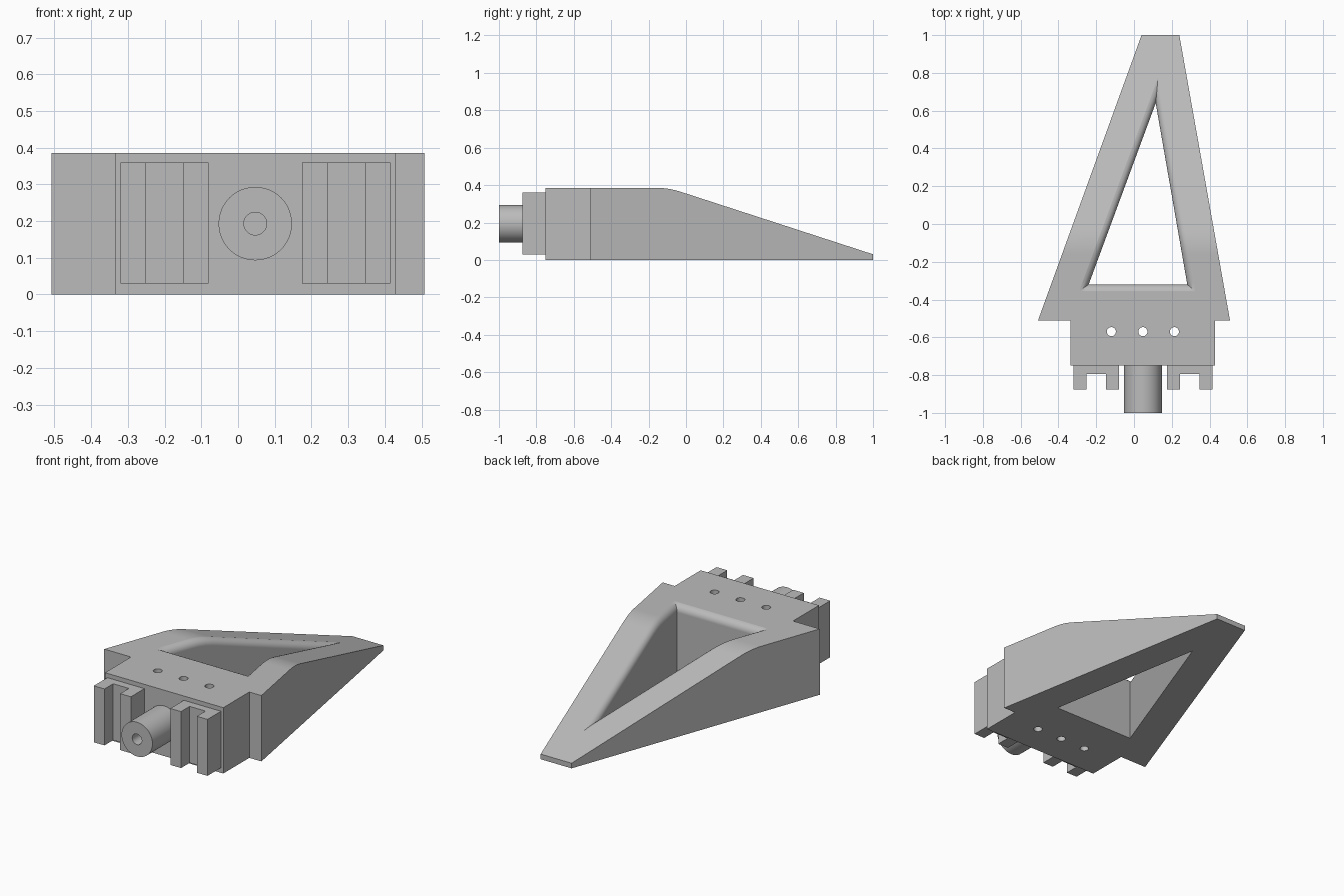
import bpy, bmesh, math
from mathutils import Vector, Matrix

if "Cube" in bpy.data.objects:
    bpy.data.objects.remove(bpy.data.objects["Cube"])

grey = bpy.data.materials.new("plain grey")
grey.use_nodes = True
grey.diffuse_color = (0.5, 0.5, 0.5, 1)
grey.node_tree.nodes["Principled BSDF"].inputs["Base Color"].default_value = (0.5, 0.5, 0.5, 1)

HEIGHT, MID_X, MID_Z = 0.385, 0.047, 0.193
BACK, SHOULDER, FRONT = 1.0, -0.51, -0.75
BREAK, ROUND, TIP = -0.092, 0.065, 0.03
SLOPE = (HEIGHT - TIP) / (BACK - BREAK)


def finish(name, bm):
    bmesh.ops.recalc_face_normals(bm, faces=bm.faces)
    mesh = bpy.data.meshes.new(name)
    bm.to_mesh(mesh)
    bm.free()
    mesh.materials.append(grey)
    ob = bpy.data.objects.new(name, mesh)
    bpy.context.collection.objects.link(ob)
    return ob


def loft(name, rings):
    """Closed skin through equal rings of points, capped at both ends."""
    bm = bmesh.new()
    rows = [[bm.verts.new(p) for p in ring] for ring in rings]
    n = len(rows[0])
    for a, b in zip(rows, rows[1:]):
        for i in range(n):
            j = (i + 1) % n
            bm.faces.new((a[i], a[j], b[j], b[i]))
    bm.faces.new(rows[0])
    bm.faces.new(rows[-1])
    return finish(name, bm)


def prism(name, outline, z0, z1):
    return loft(name, [[(x, y, z) for x, y in outline] for z in (z0, z1)])


def cylinder(name, radius, depth, centre, turn=0.0):
    bm = bmesh.new()
    place = Matrix.Translation(centre) @ Matrix.Rotation(turn, 4, 'X')
    bmesh.ops.create_cone(bm, cap_ends=True, segments=48, radius1=radius,
                          radius2=radius, depth=depth, matrix=place)
    return finish(name, bm)


def activate(ob):
    bpy.ops.object.select_all(action='DESELECT')
    ob.select_set(True)
    bpy.context.view_layer.objects.active = ob


def cut(ob, cutter):
    mod = ob.modifiers.new("cut", 'BOOLEAN')
    mod.operation, mod.solver, mod.object = 'DIFFERENCE', 'EXACT', cutter
    activate(ob)
    bpy.ops.object.modifier_apply(modifier=mod.name)
    bpy.data.objects.remove(cutter)


def smooth(ob):
    activate(ob)
    bpy.ops.object.shade_smooth_by_angle(angle=math.radians(30))
    mod = ob.modifiers.new("even shading", 'WEIGHTED_NORMAL')
    mod.keep_sharp = True


def top(y):
    """Height of the upper surface: flat, rounded over, then sloping."""
    s = y - BREAK
    if s <= -ROUND:
        return HEIGHT
    if s >= ROUND:
        return HEIGHT - SLOPE * s
    return HEIGHT - SLOPE * (s + ROUND) ** 2 / (4 * ROUND)


# Tapering wedge frame
stations = [SHOULDER] + [BREAK + ROUND * (k / 5 - 1) for k in range(11)] + [BACK]
sections = []
for y in stations:
    t = (y - SHOULDER) / (BACK - SHOULDER)
    left, right = 0.508 + t * (0.24 - 0.508), -0.508 + t * (0.04 + 0.508)
    sections.append([(right, y, 0), (left, y, 0), (left, y, top(y)), (right, y, top(y))])
frame = loft("wedge_frame", sections)

# Triangular opening with a rounded upper rim
A, B, C = Vector((-0.24, -0.32)), Vector((0.282, -0.32)), Vector((0.115, 0.64))
a, b, c = (B - C).length, (C - A).length, (A - B).length
incentre = (A * a + B * b + C * c) / (a + b + c)
inradius = incentre.y - A.y
RIM, STEPS = 0.042, 24


def ring(offset, height):
    pts = []
    for p, q in ((A, B), (B, C), (C, A)):
        for k in range(STEPS):
            v = incentre + (p.lerp(q, k / STEPS) - incentre) * (1 + offset / inradius)
            pts.append((v.x, v.y, height(v.y)))
    return pts


rings = [ring(0, lambda y: -0.1)]
for k in range(9):
    ang = math.pi / 2 * k / 8
    drop = RIM * (1 - math.sin(ang)) - 0.002 * (k == 8)
    rings.append(ring(RIM * (1 - math.cos(ang)), lambda y, d=drop: top(y) - d))
rings.append(ring(RIM, lambda y: 0.6))
cut(frame, loft("opening_cutter", rings))
smooth(frame)

# Mounting block with three pin holes
block = prism("mounting_block", [(-0.335, FRONT), (0.43, FRONT),
                                 (0.43, SHOULDER), (-0.335, SHOULDER)], 0, HEIGHT)
for dx in (-0.167, 0, 0.167):
    cut(block, cylinder("pin_cutter", 0.024, 1, (MID_X + dx, -0.57, MID_Z)))
smooth(block)

# Hollow front spigot
spigot = cylinder("front_spigot", 0.1, 0.25, (MID_X, -0.875, MID_Z), math.pi / 2)
cut(spigot, cylinder("bore_cutter", 0.031, 0.4, (MID_X, -0.96, MID_Z), math.pi / 2))
smooth(spigot)

# Pair of U-shaped channel brackets
for name, x in (("right_bracket", -0.2), ("left_bracket", 0.295)):
    half = [(0.12, FRONT), (0.12, -0.875), (0.051, -0.875), (0.051, -0.795)]
    outline = [(x + dx, y) for dx, y in half] + [(x - dx, y) for dx, y in reversed(half)]
    prism(name, outline, 0.03, 0.36)
